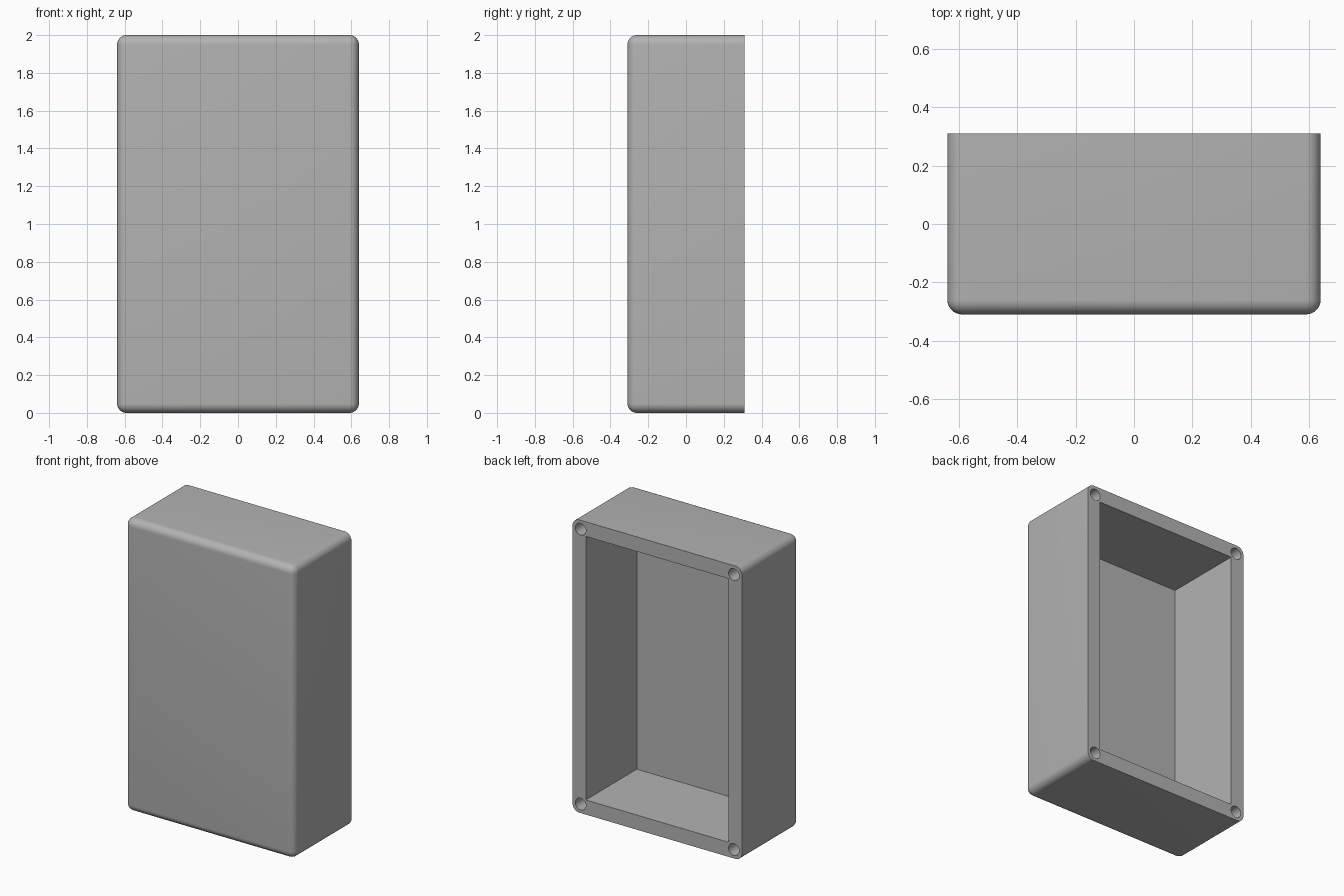
import bpy, bmesh
from mathutils import Matrix, Vector

WIDTH, DEPTH, HEIGHT = 1.28, 0.62, 2.0
WALL, FRONT_WALL, ROUND = 0.1, 0.07, 0.05
HOLE_INSET, HOLE_RADIUS, HOLE_DEPTH = 0.061, 0.04, 0.45
BACK = DEPTH / 2

default = bpy.data.objects.get("Cube")
if default:
    bpy.data.objects.remove(default, do_unlink=True)

grey = bpy.data.materials.new("plain grey")
grey.use_nodes = True
colour = (0.45, 0.45, 0.45, 1)
grey.diffuse_color = colour
grey.node_tree.nodes["Principled BSDF"].inputs["Base Color"].default_value = colour


def make_object(name, bm):
    mesh = bpy.data.meshes.new(name)
    bm.to_mesh(mesh)
    bm.free()
    obj = bpy.data.objects.new(name, mesh)
    bpy.context.collection.objects.link(obj)
    mesh.materials.append(grey)
    return obj


def box(size, centre):
    bm = bmesh.new()
    bmesh.ops.create_cube(bm, size=1)
    bmesh.ops.scale(bm, vec=size, verts=bm.verts)
    bmesh.ops.translate(bm, vec=centre, verts=bm.verts)
    return bm


# Outer shell, rounded everywhere except round the open back
bm = box((WIDTH, DEPTH, HEIGHT), (0, 0, HEIGHT / 2))
edges = [e for e in bm.edges if any(v.co.y < 0 for v in e.verts)]
bmesh.ops.bevel(bm, geom=edges, offset=ROUND, segments=8, profile=0.5,
                affect='EDGES')
case = make_object("enclosure_body", bm)

# Cavity cutter, running out through the back
start, end = FRONT_WALL - BACK, BACK + 0.1
cavity = make_object("cavity_cutter", box(
    (WIDTH - 2 * WALL, end - start, HEIGHT - 2 * WALL),
    (0, (start + end) / 2, HEIGHT / 2)))

# Four screw hole cutters in the corners of the rim
bm = bmesh.new()
length = HOLE_DEPTH + 0.1
for side in (-1, 1):
    for level in (-1, 1):
        place = Vector((side * (WIDTH / 2 - HOLE_INSET),
                        BACK - HOLE_DEPTH + length / 2,
                        HEIGHT / 2 + level * (HEIGHT / 2 - HOLE_INSET)))
        bmesh.ops.create_cone(
            bm, cap_ends=True, segments=32, radius1=HOLE_RADIUS,
            radius2=HOLE_RADIUS, depth=length,
            matrix=Matrix.Translation(place) @ Matrix.Rotation(1.570796, 4, 'X'))
holes = make_object("screw_hole_cutter", bm)

# Cut the cavity and holes, then remove the cutters
bpy.context.view_layer.objects.active = case
case.select_set(True)
for cutter in (cavity, holes):
    cut = case.modifiers.new(cutter.name, 'BOOLEAN')
    cut.operation = 'DIFFERENCE'
    cut.solver = 'EXACT'
    cut.object = cutter
    bpy.ops.object.modifier_apply(modifier=cut.name)
    bpy.data.objects.remove(cutter, do_unlink=True)

bpy.ops.object.shade_smooth_by_angle(angle=0.6)
